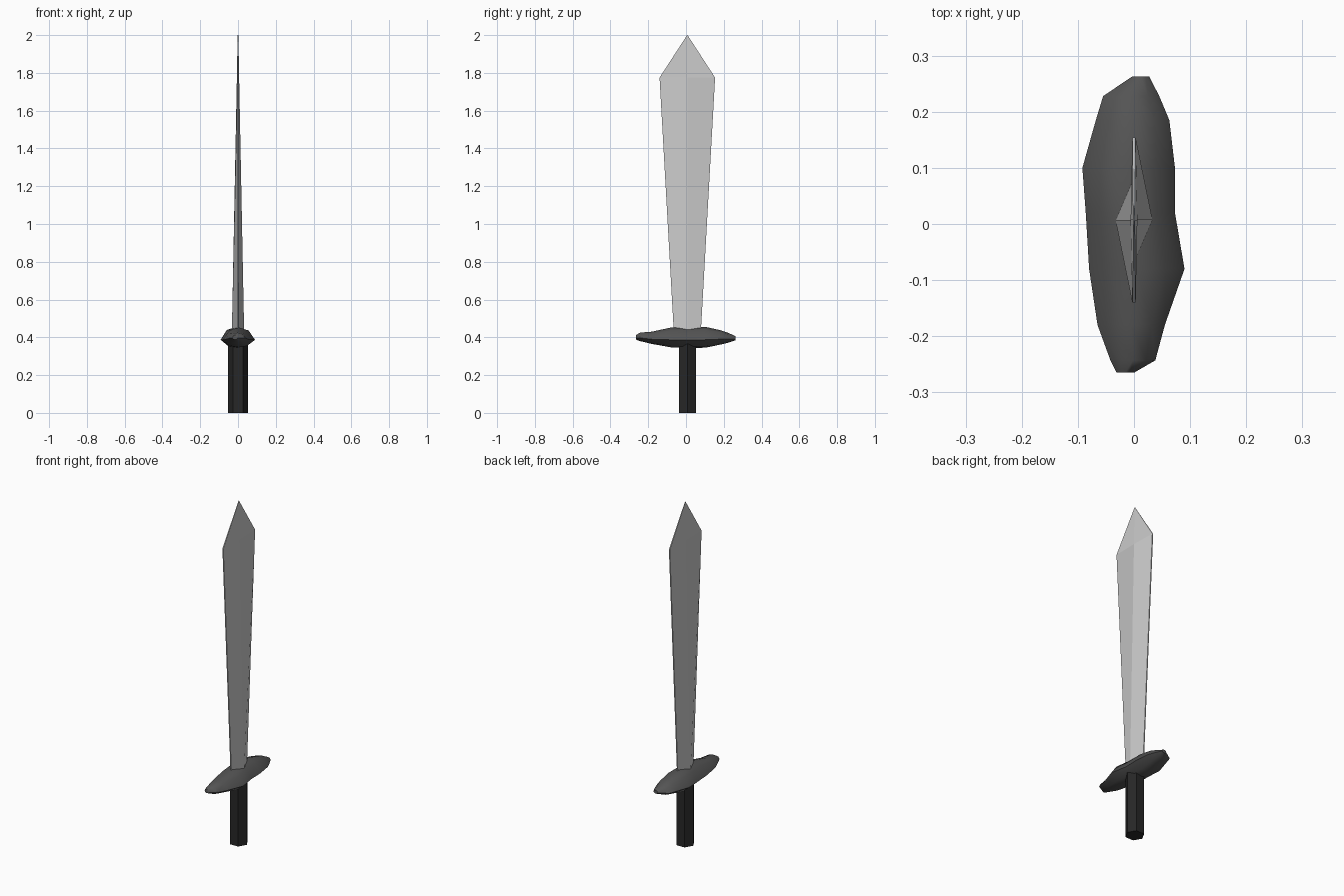
import bpy, bmesh

if "Cube" in bpy.data.objects:
    bpy.data.objects.remove(bpy.data.objects["Cube"])

YC = 0.007  # blade and grip centre line


def colour(name, v):
    m = bpy.data.materials.new(name)
    m.diffuse_color = (v, v, v, 1)
    m.use_nodes = True
    m.node_tree.nodes["Principled BSDF"].inputs["Base Color"].default_value = m.diffuse_color
    return m


def loft(name, rings, mat=None):
    """Skin a list of equal-length point rings and cap both ends."""
    bm = bmesh.new()
    loops = [[bm.verts.new(p) for p in r] for r in rings]
    n = len(loops[0])
    for a, b in zip(loops, loops[1:]):
        for i in range(n):
            j = (i + 1) % n
            bm.faces.new((a[i], a[j], b[j], b[i]))
    bm.faces.new(loops[0])
    bm.faces.new(loops[-1])
    bmesh.ops.recalc_face_normals(bm, faces=bm.faces)
    me = bpy.data.meshes.new(name)
    bm.to_mesh(me)
    bm.free()
    ob = bpy.data.objects.new(name, me)
    bpy.context.collection.objects.link(ob)
    if mat:
        me.materials.append(mat)
    return ob


# Grip: six-sided bar
bpy.ops.mesh.primitive_cylinder_add(vertices=6, radius=0.052, depth=0.4,
                                    location=(0, YC, 0.2), rotation=(0, 0, 1.5707963))
grip = bpy.context.object
grip.name = "grip"
grip.data.materials.append(colour("grip_dark", 0.02))

# Blade: ridged section that widens and thins upward, then comes to a point
def blade_ring(z, half_width, ridge, edge):
    w = half_width
    return [(ridge, YC, z), (edge, YC + w, z), (-edge, YC + w, z),
            (-ridge, YC, z), (-edge, YC - w, z), (edge, YC - w, z)]

loft("blade", [blade_ring(0.40, 0.070, 0.033, 0.003),
               blade_ring(1.775, 0.147, 0.006, 0.003),
               blade_ring(2.0, 0.001, 0.002, 0.001)])

# Crossguard: irregular hand-carved bar, stations are (y, x min, x max, z min, z max)
stations = [(-0.265, -0.031, 0.000, 0.388, 0.412), (-0.243, -0.042, 0.038, 0.380, 0.425),
            (-0.180, -0.065, 0.055, 0.365, 0.430), (-0.080, -0.080, 0.090, 0.347, 0.452),
            (0.020, -0.086, 0.073, 0.344, 0.454), (0.100, -0.092, 0.073, 0.345, 0.456),
            (0.185, -0.068, 0.063, 0.362, 0.437), (0.228, -0.055, 0.045, 0.373, 0.422),
            (0.263, -0.003, 0.027, 0.385, 0.405)]
section = [(1, 0.38), (0.6, 0.85), (0, 1), (-0.6, 0.85),
           (-1, 0.38), (-0.5, 0.07), (0, 0), (0.5, 0.07)]
rings = []
for y, x0, x1, z0, z1 in stations:
    cx, hx = (x0 + x1) / 2, (x1 - x0) / 2
    rings.append([(cx + u * hx, y, z0 + v * (z1 - z0)) for u, v in section])
guard = loft("crossguard", rings, colour("guard_grey", 0.09))
bpy.ops.object.select_all(action='DESELECT')
guard.select_set(True)
bpy.context.view_layer.objects.active = guard
bpy.ops.object.shade_smooth_by_angle(angle=0.7)
